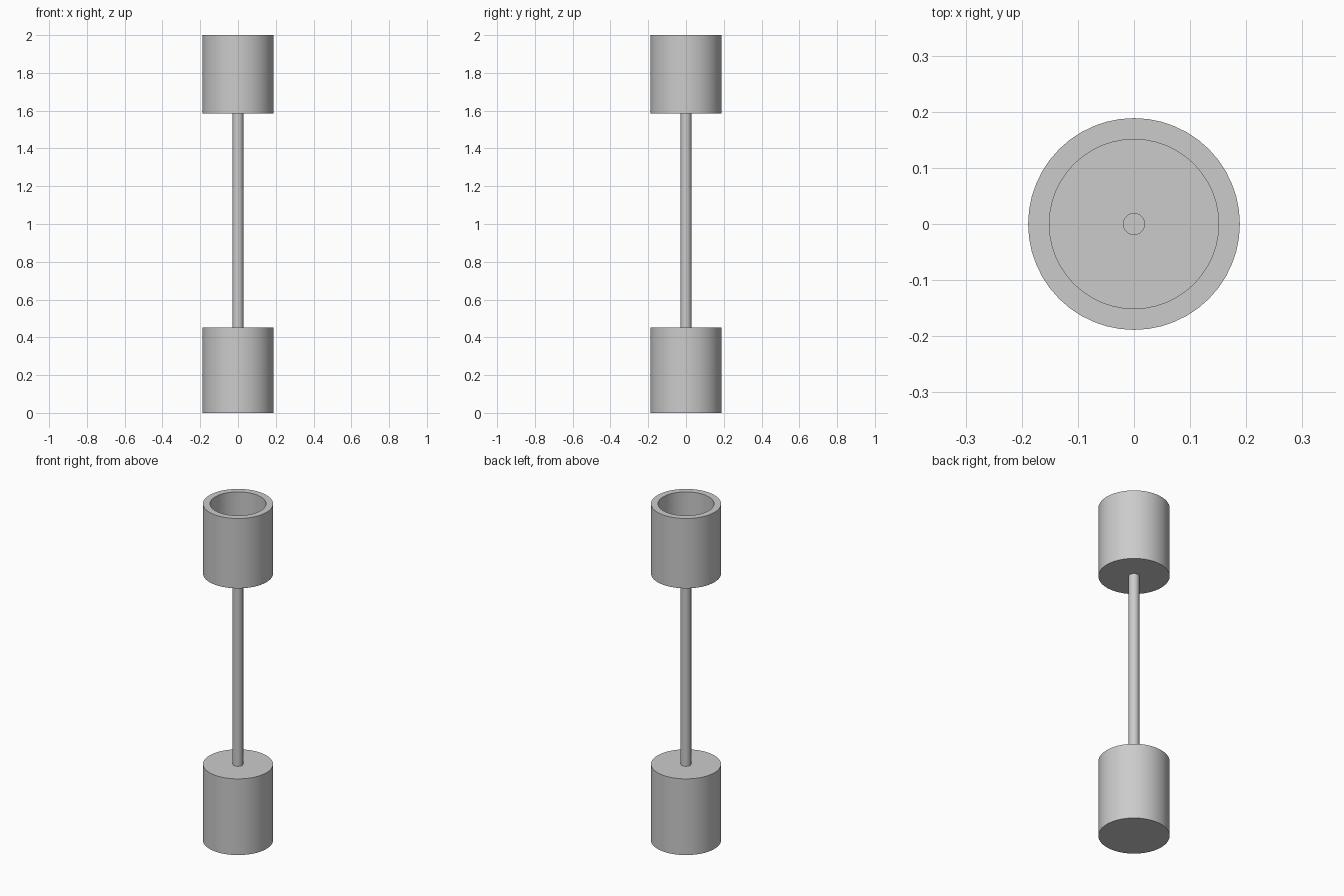
import bpy
import bmesh
from math import cos, sin, tau, radians

cube = bpy.data.objects.get("Cube")
if cube:
    bpy.data.objects.remove(cube, do_unlink=True)

SEGMENTS = 48
UNIT = 2 / 106          # overall height is 106 units

grey = bpy.data.materials.new("light_grey")
grey.use_nodes = True
grey.diffuse_color = (0.6, 0.6, 0.6, 1)
grey.node_tree.nodes["Principled BSDF"].inputs["Base Color"].default_value = (0.6, 0.6, 0.6, 1)


def lathe(name, profile):
    """Revolve a closed (radius, height) profile about z."""
    bm = bmesh.new()
    rings = []
    for r, z in profile:
        if r == 0:
            rings.append([bm.verts.new((0, 0, z * UNIT))] * SEGMENTS)
        else:
            rings.append([bm.verts.new((r * UNIT * cos(tau * i / SEGMENTS),
                                        r * UNIT * sin(tau * i / SEGMENTS),
                                        z * UNIT)) for i in range(SEGMENTS)])
    for a, b in zip(rings, rings[1:] + rings[:1]):
        for i in range(SEGMENTS):
            j = (i + 1) % SEGMENTS
            corners = list(dict.fromkeys((a[i], a[j], b[j], b[i])))
            if len(corners) > 2:
                bm.faces.new(corners)
    bmesh.ops.recalc_face_normals(bm, faces=bm.faces)
    mesh = bpy.data.meshes.new(name)
    bm.to_mesh(mesh)
    bm.free()
    mesh.materials.append(grey)
    obj = bpy.data.objects.new(name, mesh)
    bpy.context.collection.objects.link(obj)
    bpy.ops.object.select_all(action="DESELECT")
    obj.select_set(True)
    bpy.context.view_layer.objects.active = obj
    bpy.ops.object.shade_smooth_by_angle(angle=radians(30))
    return obj


# Closed lower chamber with a bore through its lid
lathe("lower_chamber", [(0, 0), (10, 0), (10, 24), (1, 24),
                        (1, 22), (8, 22), (8, 2), (0, 2)])
# Hollow stem
lathe("stem_tube", [(1, 24), (1.5, 24), (1.5, 84), (1, 84)])
# Open cup with a bore through its floor
lathe("upper_cup", [(1, 84), (10, 84), (10, 106), (8, 106), (8, 86), (1, 86)])
